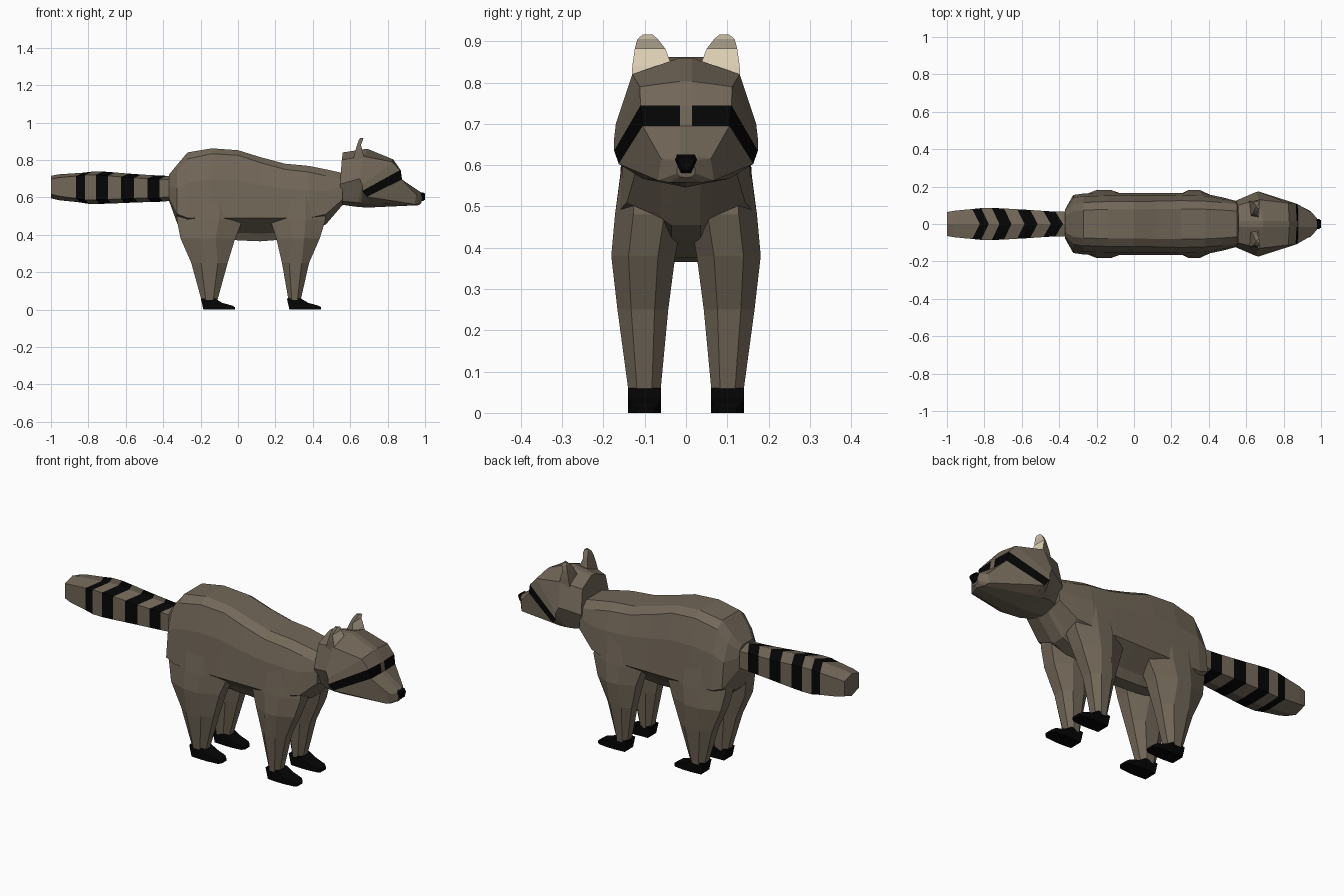
import bpy, bmesh


def material(name, rgb):
    m = bpy.data.materials.new(name)
    m.diffuse_color = (*rgb, 1)
    return m


BROWN = material("brown fur", (0.168, 0.136, 0.098))
BLACK = material("black fur", (0.0015, 0.0015, 0.0015))
CREAM = material("cream ear", (0.74, 0.64, 0.47))


def mirrored(half):
    """Close a half ring of (x, y, z) points by reflecting it in y."""
    return half + [(x, -y, z) for x, y, z in reversed(half) if y > 1e-5]


def loft(name, rings, mats, rule=lambda ring, side: 0):
    """Skin closed rings of equal length, cap both ends, colour by rule."""
    bm = bmesh.new()
    vs = [[bm.verts.new(p) for p in r] for r in rings]
    n = len(vs[0])
    for i in range(len(vs) - 1):
        for j in range(n):
            k = (j + 1) % n
            f = bm.faces.new((vs[i][j], vs[i][k], vs[i + 1][k], vs[i + 1][j]))
            f.material_index = rule(i, j)
    bm.faces.new(vs[0])
    bm.faces.new(vs[-1])
    bmesh.ops.recalc_face_normals(bm, faces=bm.faces)
    me = bpy.data.meshes.new(name)
    bm.to_mesh(me)
    bm.free()
    for m in mats:
        me.materials.append(m)
    ob = bpy.data.objects.new(name, me)
    bpy.context.collection.objects.link(ob)
    return ob


# Body: x, back z, shoulder half width, shoulder z, side half width, flank z, belly z
body = [
    (-0.37, 0.72, 0.065, 0.70, 0.075, 0.60, 0.585),
    (-0.325, 0.775, 0.105, 0.74, 0.155, 0.51, 0.46),
    (-0.27, 0.84, 0.115, 0.805, 0.163, 0.49, 0.41),
    (-0.14, 0.862, 0.12, 0.833, 0.165, 0.49, 0.385),
    (0.0, 0.852, 0.12, 0.825, 0.165, 0.49, 0.37),
    (0.12, 0.815, 0.122, 0.785, 0.165, 0.49, 0.365),
    (0.25, 0.78, 0.125, 0.75, 0.165, 0.49, 0.375),
    (0.38, 0.768, 0.122, 0.735, 0.162, 0.49, 0.42),
    (0.47, 0.75, 0.115, 0.715, 0.143, 0.51, 0.455),
    (0.56, 0.73, 0.105, 0.695, 0.12, 0.59, 0.56),
]
loft("body", [mirrored([(x, a * 0.65, t), (x, a, s), (x, a * 0.3 + w * 0.7, s * 0.6 + f * 0.4),
                        (x, w, f), (x, 0.06, (f + 2 * b) / 3), (x, 0.035, b)])
              for x, t, a, s, w, f, b in body], [BROWN])

# Head: slanted rings, the mask is the band between two of them
head = [
    [(0.56, 0.015, 0.84), (0.555, 0.10, 0.80), (0.545, 0.125, 0.67),
     (0.545, 0.08, 0.58), (0.56, 0, 0.56)],
    [(0.69, 0.015, 0.86), (0.67, 0.13, 0.82), (0.65, 0.17, 0.70),
     (0.61, 0.11, 0.575), (0.63, 0, 0.55)],
    [(0.83, 0.015, 0.803), (0.825, 0.112, 0.79), (0.665, 0.174, 0.665),
     (0.64, 0.11, 0.572), (0.665, 0, 0.547)],
    [(0.87, 0.015, 0.745), (0.865, 0.11, 0.745), (0.665, 0.174, 0.635),
     (0.66, 0.11, 0.57), (0.69, 0, 0.546)],
    [(0.877, 0.015, 0.695), (0.875, 0.105, 0.695), (0.69, 0.163, 0.603),
     (0.70, 0.105, 0.567), (0.73, 0, 0.547)],
    [(0.985, 0.015, 0.622), (0.953, 0.06, 0.615), (0.945, 0.068, 0.563),
     (0.955, 0.04, 0.558), (0.968, 0, 0.558)],
    [(0.988, 0.012, 0.618), (0.986, 0.02, 0.612), (0.982, 0.022, 0.58),
     (0.98, 0.015, 0.572), (0.98, 0, 0.57)],
]
loft("head", [mirrored(r) for r in head], [BROWN, BLACK],
     lambda i, j: int(i == 3 and j in (0, 1, 6, 7)))

# Nose
loft("nose", [mirrored([(x, 0.021 * s, 0.605 + 0.021 * s), (x, 0.027 * s, 0.605 + 0.008 * s),
                        (x, 0.012 * s, 0.605 - 0.024 * s)])
              for x, s in ((0.955, 1), (0.99, 1), (1.0, 0.7))], [BLACK])

# Ears: z, front x, back x, inner y, outer y
ear = [(0.80, 0.675, 0.615, 0.03, 0.132), (0.84, 0.668, 0.625, 0.034, 0.130),
       (0.882, 0.657, 0.637, 0.05, 0.124), (0.905, 0.668, 0.645, 0.068, 0.118),
       (0.916, 0.670, 0.652, 0.08, 0.105)]
for side, s in (("left", 1), ("right", -1)):
    loft(side + "_ear", [[(f, s * a, z), (f, s * b, z), (k, s * (b - 0.01), z), (k, s * (a + 0.01), z)]
                         for z, f, k, a, b in ear], [BROWN, CREAM], lambda i, j: int(j == 0))

# Tail: x, bottom z, top z, half width; chevron bands alternate in colour
tail = [(-1.0, 0.595, 0.715, 0.064), (-0.96, 0.585, 0.723, 0.071),
        (-0.865, 0.573, 0.732, 0.080), (-0.817, 0.565, 0.738, 0.085),
        (-0.76, 0.565, 0.738, 0.086), (-0.695, 0.567, 0.733, 0.083),
        (-0.625, 0.57, 0.727, 0.079), (-0.555, 0.573, 0.722, 0.075),
        (-0.485, 0.575, 0.718, 0.070), (-0.42, 0.577, 0.715, 0.066),
        (-0.33, 0.585, 0.712, 0.068)]
rings = []
for i, (x, b, t, w) in enumerate(tail):
    fore = 0.04 if 1 < i < 10 else 0
    rings.append(mirrored([(x + fore, 0, t), (x, w, t - 0.018),
                           (x, w, b + 0.022), (x + fore * 0.5, 0, b)]))
loft("tail", rings, [BROWN, BLACK], lambda i, j: int(i in (2, 4, 6, 8)))


def octagon(z, x0, x1, y0, y1, s):
    """Chamfered rectangle at height z, rounder where the leg is wide."""
    cx, cy = (x1 - x0) * (0.36 if z > 0.3 else 0.27), (y1 - y0) * 0.27
    pts = [(x0 + cx, y0), (x1 - cx, y0), (x1, y0 + cy), (x1, y1 - cy),
           (x1 - cx, y1), (x0 + cx, y1), (x0, y1 - cy), (x0, y0 + cy)]
    return [(x, s * y, z) for x, y in pts]


# Legs: z, rear x, front x, inner y, outer y
legs = {
    "front": [(0.62, 0.19, 0.46, 0.05, 0.152), (0.48, 0.172, 0.468, 0.008, 0.172),
              (0.38, 0.205, 0.437, 0.026, 0.181), (0.25, 0.235, 0.38, 0.043, 0.166),
              (0.05, 0.27, 0.335, 0.062, 0.139)],
    "hind": [(0.66, -0.33, 0.03, 0.05, 0.148), (0.48, -0.327, 0.025, 0.008, 0.172),
             (0.38, -0.307, -0.015, 0.026, 0.181), (0.25, -0.25, -0.055, 0.043, 0.166),
             (0.05, -0.195, -0.11, 0.062, 0.139)],
}
# Feet: x from heel, top z, half width
foot = [(0.0, 0.06, 0.036), (0.06, 0.06, 0.040), (0.10, 0.036, 0.040),
        (0.155, 0.021, 0.034), (0.17, 0.012, 0.022)]
for side, s in (("left", 1), ("right", -1)):
    for end, rows in legs.items():
        loft(f"{side}_{end}_leg", [octagon(*r, s) for r in rows], [BROWN])
        heel = 0.275 if end == "front" else -0.185
        loft(f"{side}_{end}_foot",
             [[(heel + x - (0.014 if x == 0 else 0), s * 0.1 - w, z), (heel + x, s * 0.1 - w, 0),
               (heel + x, s * 0.1 + w, 0), (heel + x - (0.014 if x == 0 else 0), s * 0.1 + w, z)]
              for x, z, w in foot], [BLACK])
